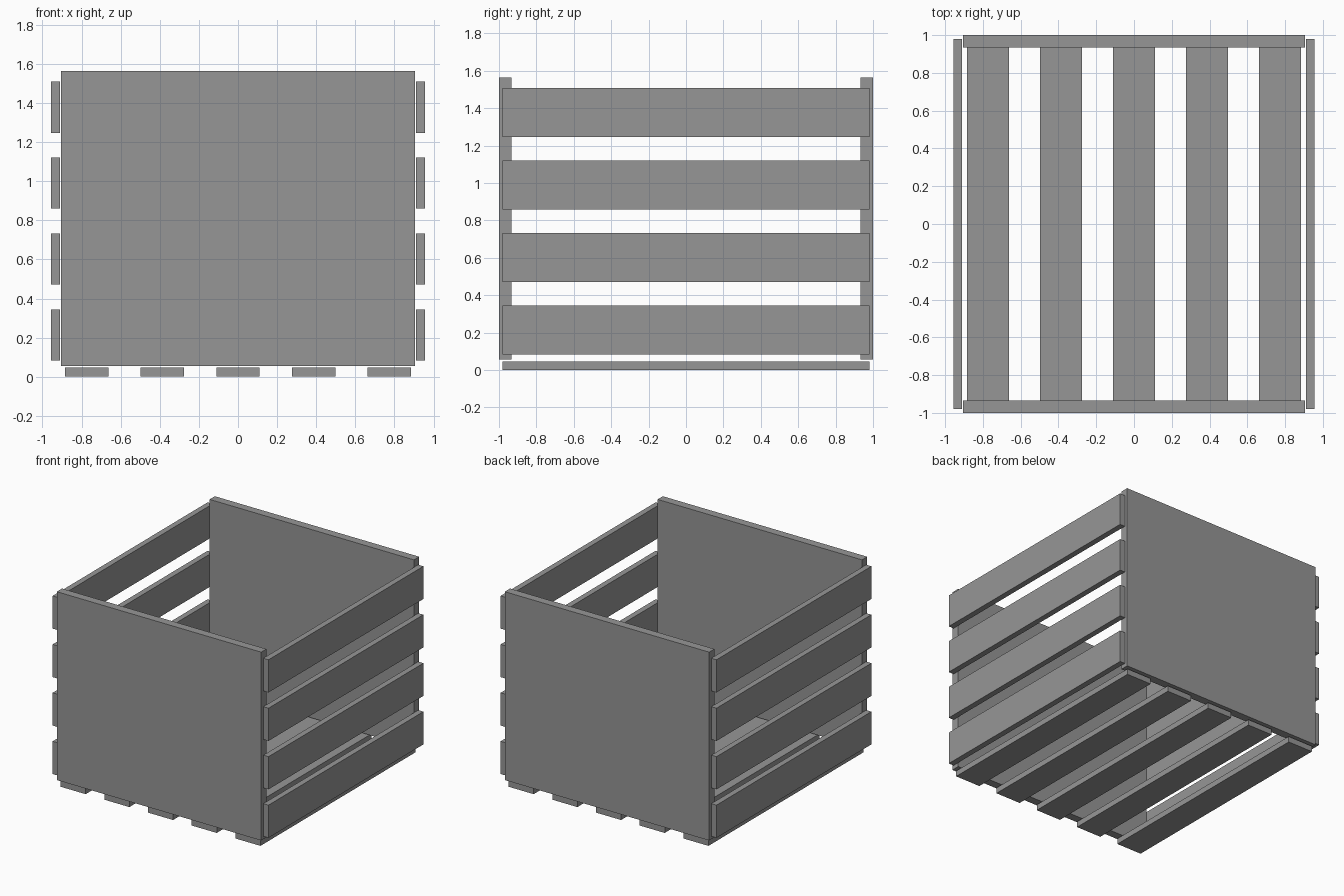
import bpy
import bmesh
from mathutils import Matrix, Vector

cube = bpy.data.objects.get("Cube")
if cube:
    bpy.data.objects.remove(cube, do_unlink=True)

grey = bpy.data.materials.new("plain_grey")
grey.use_nodes = True
colour = (0.305, 0.305, 0.305, 1)
grey.diffuse_color = colour
grey.node_tree.nodes["Principled BSDF"].inputs["Base Color"].default_value = colour


def board(name, centre, size):
    """Add a flat rectangular board."""
    bm = bmesh.new()
    bmesh.ops.create_cube(bm, size=1, matrix=Matrix.Translation(Vector(centre)) @ Matrix.Diagonal((*size, 1)))
    mesh = bpy.data.meshes.new(name)
    bm.to_mesh(mesh)
    bm.free()
    mesh.materials.append(grey)
    obj = bpy.data.objects.new(name, mesh)
    bpy.context.collection.objects.link(obj)


SLAT_LENGTH = 1.96
SLAT_THICK = 0.046

# Solid end panels
for name, side in (("front_panel", -1), ("back_panel", 1)):
    board(name, (0, side * 0.967, 0.81), (1.81, 0.066, 1.508))

# Four slats on each side
for name, side in (("right_slat", -1), ("left_slat", 1)):
    for i in range(4):
        board(f"{name}_{i + 1}", (side * 0.933, 0, 0.214 + i * 0.388),
              (SLAT_THICK, SLAT_LENGTH, 0.262))

# Five floor slats
for i in range(5):
    board(f"floor_slat_{i + 1}", ((i - 2) * 0.387, 0, SLAT_THICK / 2),
          (0.222, SLAT_LENGTH, SLAT_THICK))
